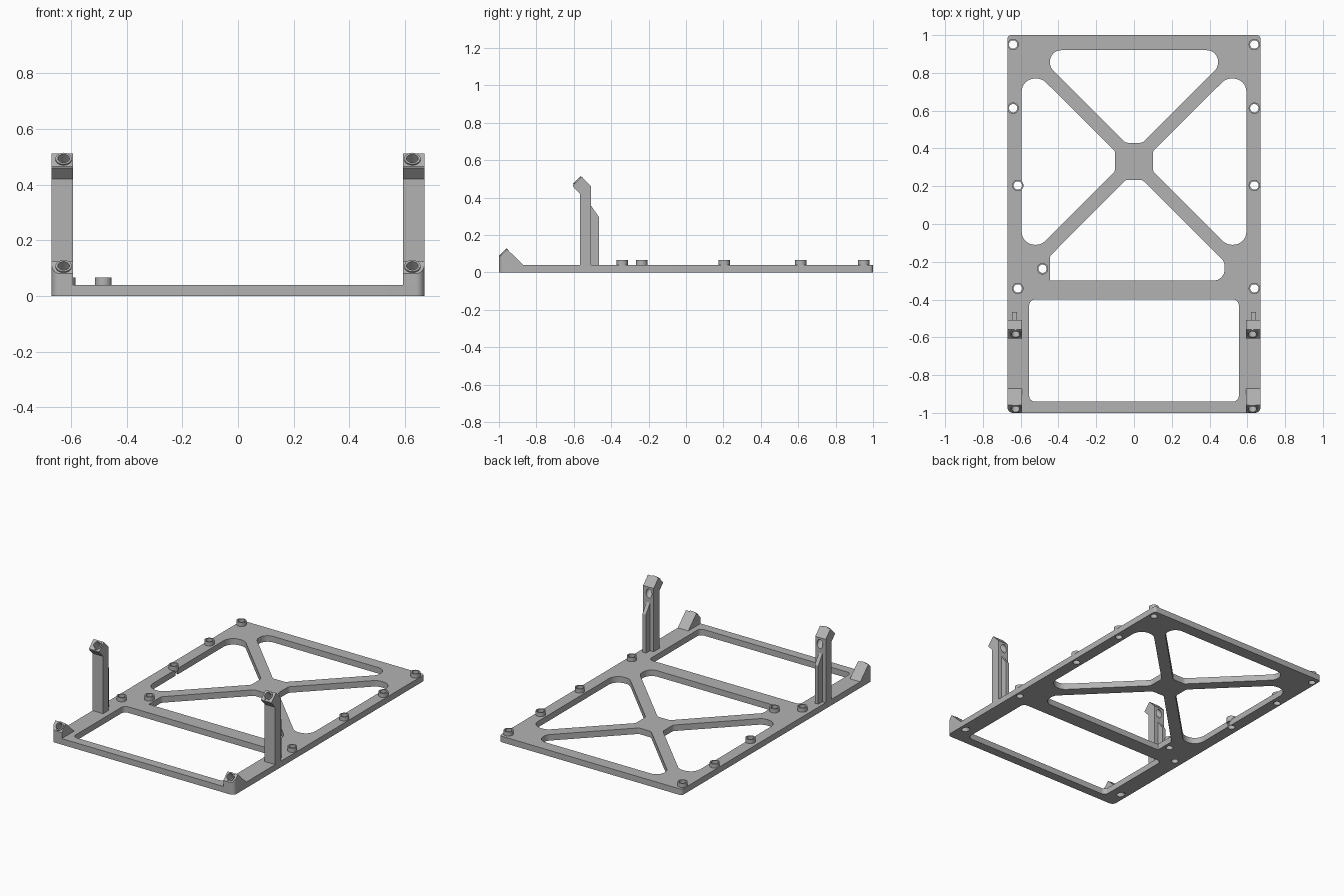
import bpy, bmesh, math
from mathutils import Vector, Matrix

if "Cube" in bpy.data.objects:
    bpy.data.objects.remove(bpy.data.objects["Cube"])

grey = bpy.data.materials.new("plain grey")
grey.use_nodes = True
grey.diffuse_color = (0.45, 0.45, 0.45, 1)
grey.node_tree.nodes["Principled BSDF"].inputs["Base Color"].default_value = grey.diffuse_color
parts = []


def fillet(corners):
    """Round a polygon given as (x, y, radius) corners."""
    out = []
    for i, (x, y, r) in enumerate(corners):
        p = Vector((x, y))
        a = (Vector(corners[i - 1][:2]) - p).normalized()
        b = (Vector(corners[(i + 1) % len(corners)][:2]) - p).normalized()
        half = a.angle(b) / 2
        centre = p + (a + b).normalized() * r / math.sin(half)
        start = p + a * r / math.tan(half) - centre
        end = p + b * r / math.tan(half) - centre
        turn = math.atan2(start.x * end.y - start.y * end.x, start.dot(end))
        for k in range(9):
            out.append(centre + Matrix.Rotation(turn * k / 8, 2) @ start)
    return out


def circle(x, y, r, n=32):
    return [(x + r * math.cos(math.tau * k / n), y + r * math.sin(math.tau * k / n))
            for k in range(n)]


def solid(name, loop, lo, hi, place=None):
    """Extrude a flat loop from lo to hi along z, then move it by a matrix."""
    bm = bmesh.new()
    face = bm.faces.new([bm.verts.new((p[0], p[1], lo)) for p in loop])
    top = bmesh.ops.extrude_face_region(bm, geom=[face])["geom"]
    bmesh.ops.translate(bm, vec=(0, 0, hi - lo),
                        verts=[v for v in top if isinstance(v, bmesh.types.BMVert)])
    if place:
        bm.transform(place)
    bmesh.ops.recalc_face_normals(bm, faces=bm.faces)
    mesh = bpy.data.meshes.new(name)
    bm.to_mesh(mesh)
    bm.free()
    mesh.materials.append(grey)
    ob = bpy.data.objects.new(name, mesh)
    bpy.context.collection.objects.link(ob)
    return ob


def combine(target, cutter, operation="DIFFERENCE"):
    """Apply a boolean and throw the cutter away."""
    mod = target.modifiers.new("cut", "BOOLEAN")
    mod.operation, mod.solver, mod.object = operation, "EXACT", cutter
    graph = bpy.context.evaluated_depsgraph_get()
    mesh = bpy.data.meshes.new_from_object(target.evaluated_get(graph))
    target.modifiers.clear()
    target.data = mesh
    bpy.data.objects.remove(cutter)


def mirror(loop):
    return [(-x, y, r) for x, y, r in reversed(loop)]


# Base plate with rounded openings that leave a cross brace
T = 0.04
outline = fillet([(-0.67, -1, 0.03), (0.67, -1, 0.03), (0.67, 1, 0.02), (-0.67, 1, 0.02)])
plate = solid("base_plate", outline, 0, T)
parts.append(plate)
side = [(-0.595, 0.77, 0.07), (-0.487, 0.77, 0.07), (-0.1, 0.385, 0.03),
        (-0.1, 0.28, 0.03), (-0.49, -0.11, 0.07), (-0.595, -0.11, 0.07)]
openings = [
    side, mirror(side),
    [(-0.445, 0.92, 0.06), (-0.445, 0.83, 0.06), (-0.045, 0.43, 0.03),
     (0.045, 0.43, 0.03), (0.445, 0.83, 0.06), (0.445, 0.92, 0.06)],
    [(-0.445, -0.3, 0.005), (-0.445, -0.17, 0.03), (-0.045, 0.233, 0.03),
     (0.045, 0.233, 0.03), (0.48, -0.2, 0.06), (0.48, -0.3, 0.06)],
    [(-0.555, -0.94, 0.03), (0.555, -0.94, 0.03), (0.555, -0.4, 0.03), (-0.555, -0.4, 0.03)],
]
for loop in openings:
    combine(plate, solid("cutter", fillet(loop), -0.1, 0.1))

# Ring bosses with holes through the plate
bosses = [(-0.64, 0.95), (0.637, 0.95), (-0.64, 0.613), (0.637, 0.613), (-0.615, 0.204),
          (0.637, 0.204), (-0.615, -0.341), (0.637, -0.341), (-0.484, -0.237)]
for i, (x, y) in enumerate(bosses):
    boss = solid(f"boss_{i + 1}", circle(x, y, 0.03), T - 0.01, 0.067)
    for ob in (boss, plate):
        combine(ob, solid("cutter", circle(x, y, 0.022), -0.1, 0.2))
    parts.append(boss)

# Side profiles (y, z) of the tilted mounts
foot_profile = [(-1, 0.01), (-1, 0.08), (-0.957, 0.124), (-0.865, 0.035), (-0.865, 0.01)]
post_profile = [(-0.567, 0.03), (-0.567, 0.42), (-0.605, 0.46), (-0.605, 0.465),
                (-0.558, 0.512), (-0.508, 0.46), (-0.508, 0.03)]
rib_profile = [(-0.515, 0.03), (-0.515, 0.367), (-0.465, 0.295), (-0.465, 0.03)]
# Maps a flat loop (y, z) extruded along x into place
sideways = Matrix(((0, 0, 1, 0), (1, 0, 0, 0), (0, 1, 0, 0), (0, 0, 0, 1)))


def across(name, profile, sign, inner, outer):
    lo, hi = sorted((sign * inner, sign * outer))
    return solid(name, profile, lo, hi, sideways)


for sign, label in ((1, "left"), (-1, "right")):
    foot = across(label + "_foot", foot_profile, sign, 0.593, 0.67)
    combine(foot, solid("cutter", outline, -0.1, 0.3), "INTERSECT")
    post = across(label + "_post", post_profile, sign, 0.593, 0.67)
    rib = across(label + "_rib", rib_profile, sign, 0.62, 0.645)
    parts += [foot, post, rib]
    # Sloping screw holes, each with a raised ring on the tilted face
    for ob, y, z in ((foot, -0.976, 0.104), (post, -0.58, 0.49)):
        tilt = Matrix.Translation((sign * 0.627, y, z)) @ Matrix.Rotation(math.pi / 4, 4, "X")
        ring = solid(ob.name + "_ring", circle(0, 0, 0.029), -0.01, 0.006, tilt)
        cut_parts = [ob, ring] + ([plate] if ob is foot else [])
        for item in cut_parts:
            combine(item, solid("cutter", circle(0, 0, 0.021), -0.25, 0.05, tilt))
        parts.append(ring)

# Smooth the round walls, keep the edges sharp
bpy.ops.object.select_all(action="DESELECT")
for ob in parts:
    ob.select_set(True)
bpy.context.view_layer.objects.active = plate
bpy.ops.object.shade_smooth_by_angle(angle=math.radians(30))
